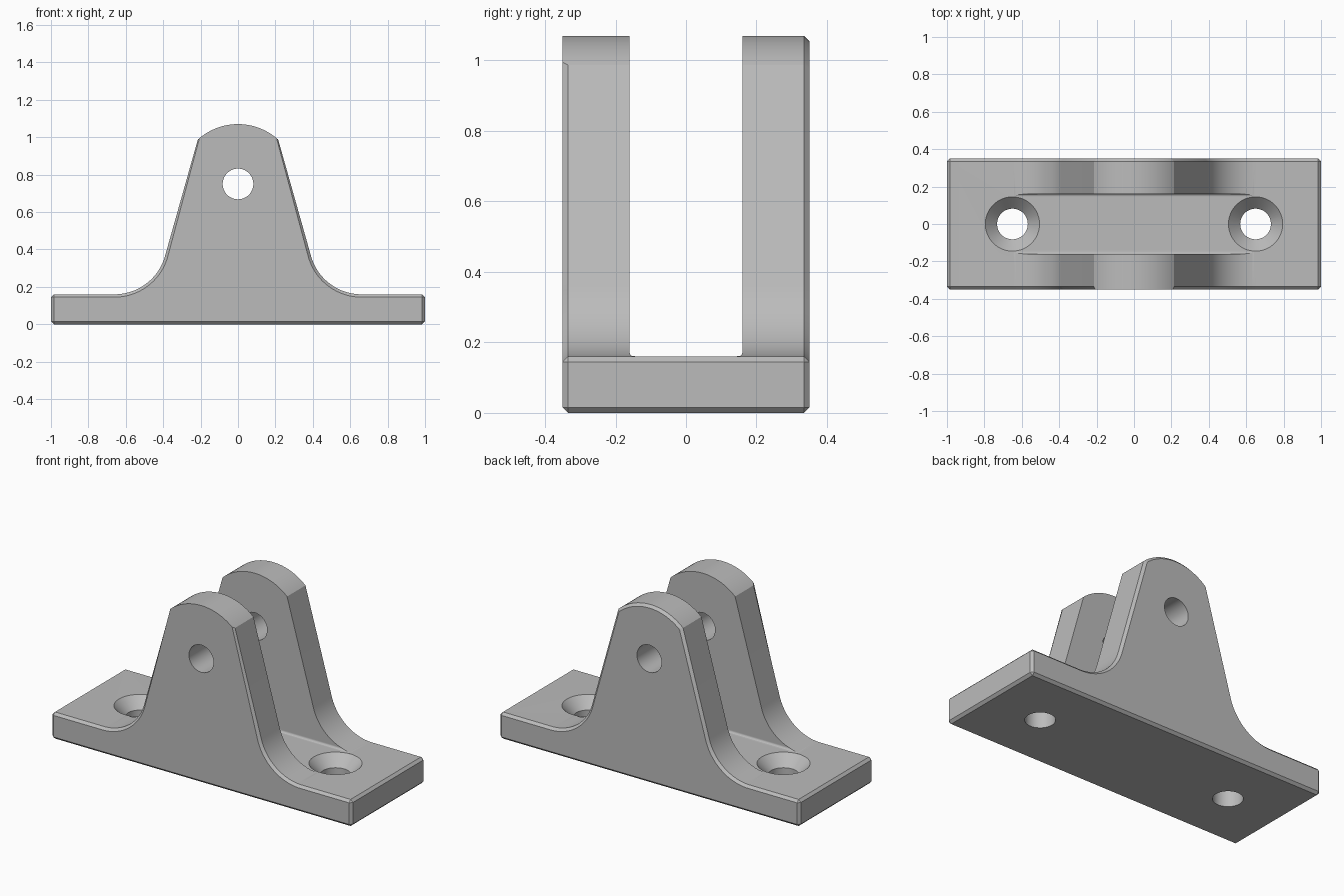
import bpy, bmesh
from math import sin, cos, pi, radians, atan2

cube = bpy.data.objects.get("Cube")
if cube:
    bpy.data.objects.remove(cube, do_unlink=True)

DEPTH, BASE, SLOT, CHAMFER = 0.35, 0.16, 0.16, 0.015
PIN_Z, TOP_R, HOLE_R = 0.75, 0.32, 0.082
FILLET_R, FILLET_X = 0.28, 0.66

grey = bpy.data.materials.new("cast grey")
grey.use_nodes = True
grey.diffuse_color = (0.5, 0.5, 0.5, 1)
grey.node_tree.nodes["Principled BSDF"].inputs["Base Color"].default_value = (0.5, 0.5, 0.5, 1)


def make_object(name, bm):
    bmesh.ops.recalc_face_normals(bm, faces=bm.faces)
    mesh = bpy.data.meshes.new(name)
    bm.to_mesh(mesh)
    bm.free()
    mesh.materials.append(grey)
    obj = bpy.data.objects.new(name, mesh)
    bpy.context.collection.objects.link(obj)
    return obj


def arc(cx, cz, r, start, end, n):
    angles = [radians(start + (end - start) * i / n) for i in range(n + 1)]
    return [(cx + r * cos(a), cz + r * sin(a)) for a in angles]


def bracket_body():
    # Half outline from the base corner up to the crown, then mirrored
    half = [(1, 0), (1, BASE)]
    half += arc(FILLET_X, BASE + FILLET_R, FILLET_R, 270, 195.5, 24)
    half += arc(0, PIN_Z, TOP_R, 47.8, 90, 20)
    outline = half + [(-x, z) for x, z in reversed(half[:-1])]
    bm = bmesh.new()
    face = bm.faces.new([bm.verts.new((x, -DEPTH, z)) for x, z in outline])
    ext = bmesh.ops.extrude_face_region(bm, geom=[face])
    moved = [v for v in ext["geom"] if isinstance(v, bmesh.types.BMVert)]
    bmesh.ops.translate(bm, verts=moved, vec=(0, 2 * DEPTH, 0))
    bmesh.ops.recalc_face_normals(bm, faces=bm.faces)

    # Chamfer both outlines and the base ends; the front crown stays square
    def chamfered(e):
        a, b = (v.co for v in e.verts)
        if abs(a.y - b.y) > 0.1:
            return abs(a.x) > 0.99
        return a.y > 0 or min(a.z, b.z) < 0.95
    bmesh.ops.bevel(bm, geom=[e for e in bm.edges if chamfered(e)], offset=CHAMFER,
                    segments=1, affect='EDGES', profile=0.5)
    return make_object("clevis_bracket", bm)


def slot_cutter():
    bm = bmesh.new()
    bmesh.ops.create_cube(bm, size=1)
    for v in bm.verts:
        v.co.x *= 1.28
        v.co.y *= 2 * SLOT
        v.co.z = BASE if v.co.z < 0 else 1.3
    floor = [e for e in bm.edges
             if all(v.co.z < 0.5 for v in e.verts) and e.verts[0].co.y * e.verts[1].co.y > 0]
    bmesh.ops.bevel(bm, geom=floor, offset=0.012, segments=4, affect='EDGES', profile=0.5)
    return make_object("slot_cutter", bm)


def lathe_cutter(name, profile, x=0, n=64):
    # Closed solid of revolution about a vertical axis
    bm = bmesh.new()
    rings = [[bm.verts.new((x + r * cos(2 * pi * i / n), r * sin(2 * pi * i / n), z))
              for i in range(n)] for r, z in profile]
    for low, high in zip(rings, rings[1:]):
        for i in range(n):
            j = (i + 1) % n
            bm.faces.new((low[i], low[j], high[j], high[i]))
    bm.faces.new(rings[0])
    bm.faces.new(rings[-1])
    return make_object(name, bm)


body = bracket_body()

# Slot, pin hole and two countersunk screw holes
pin = lathe_cutter("pin_cutter", [(HOLE_R, -1), (HOLE_R, 1)])
pin.rotation_euler.x = pi / 2
pin.location.z = PIN_Z
screw = [(HOLE_R, -0.1), (HOLE_R, 0.095), (0.145, BASE), (0.145, 0.3)]
cutters = [slot_cutter(), pin]
cutters += [lathe_cutter("screw_cutter", screw, x) for x in (-0.65, 0.65)]

bpy.ops.object.select_all(action='DESELECT')
bpy.context.view_layer.objects.active = body
body.select_set(True)
for cutter in cutters:
    cutter.hide_render = True
    mod = body.modifiers.new(cutter.name, 'BOOLEAN')
    mod.operation = 'DIFFERENCE'
    mod.solver = 'EXACT'
    mod.object = cutter
    bpy.ops.object.modifier_apply(modifier=mod.name)
for cutter in cutters:
    bpy.data.objects.remove(cutter, do_unlink=True)

bpy.ops.object.shade_smooth_by_angle(angle=radians(25))
